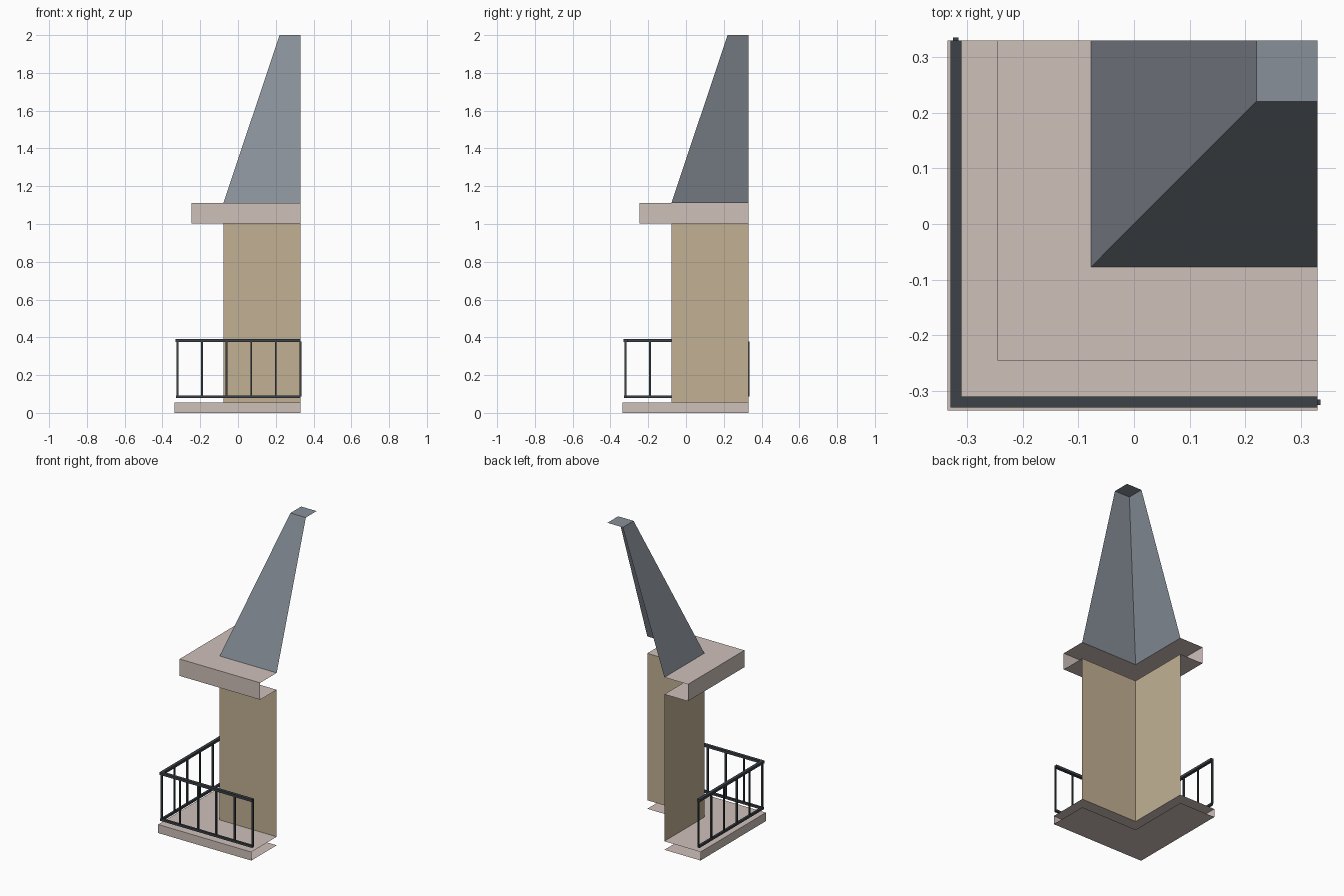
import bpy
import bmesh
from mathutils import Matrix, Vector

cube = bpy.data.objects.get("Cube")
if cube:
    bpy.data.objects.remove(cube, do_unlink=True)

END = 0.33       # open ends of the corner piece
WALL = -0.077    # wall line
RAIL = -0.32     # railing line


def material(name, r, g, b):
    m = bpy.data.materials.new(name)
    m.use_nodes = True
    m.diffuse_color = (r, g, b, 1)
    node = m.node_tree.nodes["Principled BSDF"]
    node.inputs["Base Color"].default_value = (r, g, b, 1)
    node.inputs["Roughness"].default_value = 0.8
    return m


stone = material("pale stone", 0.62, 0.53, 0.49)
plaster = material("tan plaster", 0.54, 0.44, 0.295)
slate = material("grey slate", 0.25, 0.28, 0.32)
iron = material("dark iron", 0.045, 0.055, 0.063)


def finish(bm, name, mat):
    mesh = bpy.data.meshes.new(name)
    bm.to_mesh(mesh)
    bm.free()
    mesh.materials.append(mat)
    obj = bpy.data.objects.new(name, mesh)
    bpy.context.collection.objects.link(obj)
    return obj


def corner_sweep(name, profile, mat, closed=False):
    """Sweep (offset, height) points around the mitred front corner."""
    bm = bmesh.new()
    rows = [[bm.verts.new(p) for p in ((d, END, z), (d, d, z), (END, d, z))]
            for d, z in profile]
    pairs = list(zip(rows, rows[1:]))
    if closed:
        pairs.append((rows[-1], rows[0]))
    for low, high in pairs:
        for i in range(2):
            bm.faces.new((low[i], low[i + 1], high[i + 1], high[i]))
    if closed:
        bm.faces.new([r[0] for r in rows])
        bm.faces.new([r[2] for r in reversed(rows)])
    bmesh.ops.remove_doubles(bm, verts=bm.verts, dist=0.0001)
    return finish(bm, name, mat)


def slab(name, edge, z0, z1):
    corner_sweep(name, [(WALL, z0), (edge, z0), (edge, z1), (WALL, z1)], stone)


def rail(name, width, z0, z1):
    a, b = RAIL - width / 2, RAIL + width / 2
    corner_sweep(name, [(b, z0), (a, z0), (a, z1), (b, z1)], iron, closed=True)


# Tower: balcony floor, walls, cornice and truncated spire
slab("balcony_floor", -0.335, 0, 0.055)
corner_sweep("tower_walls", [(WALL, 0.055), (WALL, 1.003)], plaster)
slab("cornice", -0.245, 1.003, 1.112)
corner_sweep("spire", [(WALL, 1.112), (0.22, 2), (END, 2)], slate)

# Railing: two rails and evenly spaced balusters on both sides
rail("top_rail", 0.02, 0.375, 0.391)
rail("bottom_rail", 0.014, 0.078, 0.092)

bm = bmesh.new()
spots = [(RAIL + 0.13 * i, RAIL) for i in range(6)]
spots += [(y, x) for x, y in spots[1:]]
for x, y in spots:
    bmesh.ops.create_cube(bm, size=1, matrix=Matrix.LocRotScale(
        Vector((x, y, 0.232)), None, Vector((0.01, 0.01, 0.29))))
finish(bm, "balusters", iron)
